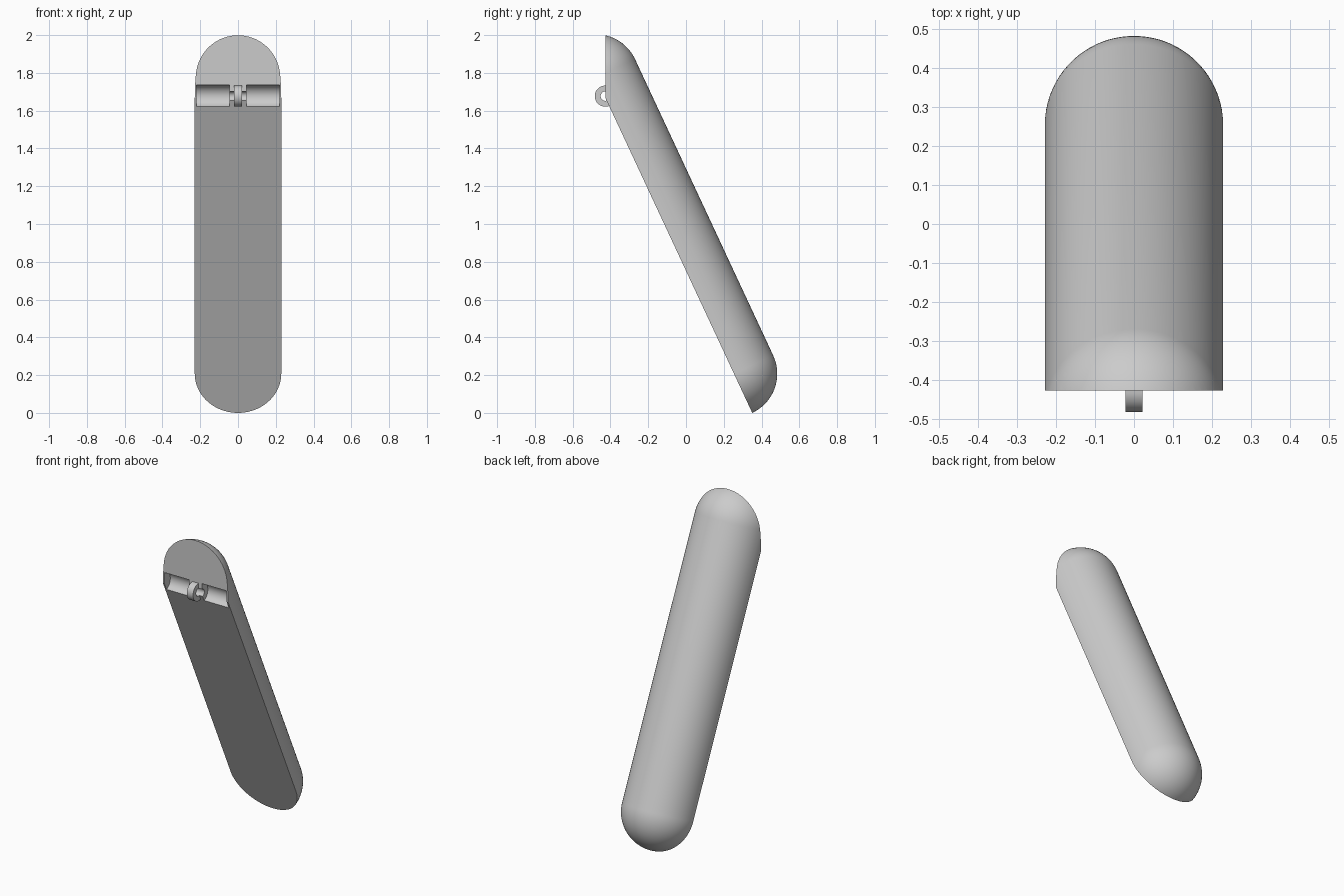
import bpy, bmesh
from math import radians, sin, cos, pi
from mathutils import Matrix, Vector

cube = bpy.data.objects.get("Cube")
if cube:
    bpy.data.objects.remove(cube, do_unlink=True)

TILT = radians(25)
RADIUS = 0.229
LENGTH = 1.73                           # between the two rounded end centres
BASE = Vector((0, 0.254, 0.2076))       # lower end centre
FRONT = -0.427                          # upright front face
HINGE = Vector((0, FRONT, 1.677))

grey = bpy.data.materials.new("plain_grey")
grey.use_nodes = True
grey.diffuse_color = (0.6, 0.6, 0.6, 1)
grey.node_tree.nodes["Principled BSDF"].inputs["Base Color"].default_value = (0.6, 0.6, 0.6, 1)


def make_object(name, bm):
    bmesh.ops.recalc_face_normals(bm, faces=bm.faces)
    mesh = bpy.data.meshes.new(name)
    bm.to_mesh(mesh)
    bm.free()
    mesh.materials.append(grey)
    obj = bpy.data.objects.new(name, mesh)
    bpy.context.collection.objects.link(obj)
    return obj


def cross_cylinder(name, x0, x1, radius):
    """Cylinder lying along x, centred on the hinge line."""
    bm = bmesh.new()
    place = Matrix.Translation(HINGE + Vector(((x0 + x1) / 2, 0, 0))) @ Matrix.Rotation(pi / 2, 4, 'Y')
    bmesh.ops.create_cone(bm, cap_ends=True, segments=48, radius1=radius,
                          radius2=radius, depth=x1 - x0, matrix=place)
    return make_object(name, bm)


def combine(target, tool, operation):
    mod = target.modifiers.new(tool.name, 'BOOLEAN')
    mod.operation = operation
    mod.solver = 'EXACT'
    mod.object = tool
    bpy.context.view_layer.objects.active = target
    bpy.ops.object.modifier_apply(modifier=mod.name)
    bpy.data.objects.remove(tool, do_unlink=True)


def slice_flat(bm, point, normal):
    """Cut away everything behind a plane and cap the opening."""
    cut = bmesh.ops.bisect_plane(bm, geom=bm.verts[:] + bm.edges[:] + bm.faces[:], dist=1e-5,
                                 plane_co=point, plane_no=normal, clear_inner=True)
    rim = [e for e in bm.edges if e.is_boundary]
    bmesh.ops.contextual_create(bm, geom=rim)


# Rounded bar: a capsule profile spun about its axis
bm = bmesh.new()
STEPS = 20
arc = [i * pi / 2 / STEPS for i in range(STEPS + 1)]
profile = [(RADIUS * sin(a), -RADIUS * cos(a)) for a in arc]
profile += [(RADIUS * cos(a), LENGTH + RADIUS * sin(a)) for a in arc]
points = [bm.verts.new((x, 0, z)) for x, z in profile]
edges = [bm.edges.new(pair) for pair in zip(points, points[1:])]
bmesh.ops.spin(bm, geom=points + edges, cent=(0, 0, 0), axis=(0, 0, 1),
               angle=2 * pi, steps=80, use_duplicate=False)
bmesh.ops.remove_doubles(bm, verts=bm.verts, dist=1e-5)
bm.transform(Matrix.Translation(BASE) @ Matrix.Rotation(TILT, 4, 'X'))

# Sloping underside and upright hinge face
slice_flat(bm, BASE, Vector((0, cos(TILT), sin(TILT))))
slice_flat(bm, Vector((0, FRONT, 0)), Vector((0, 1, 0)))
leg = make_object("hinged_leg", bm)

# Hinge: side grooves, centre knuckle, then the pin bore
for side, (x0, x1) in (("right", (-0.219, -0.045)), ("left", (0.045, 0.219))):
    combine(leg, cross_cylinder(side + "_groove", x0, x1, 0.06), 'DIFFERENCE')
combine(leg, cross_cylinder("knuckle", -0.022, 0.022, 0.056), 'UNION')
combine(leg, cross_cylinder("pin_bore", -0.06, 0.06, 0.025), 'DIFFERENCE')

# Smooth shading with crisp edges
bpy.ops.object.select_all(action='DESELECT')
leg.select_set(True)
bpy.context.view_layer.objects.active = leg
bpy.ops.object.shade_smooth_by_angle(angle=radians(22))
